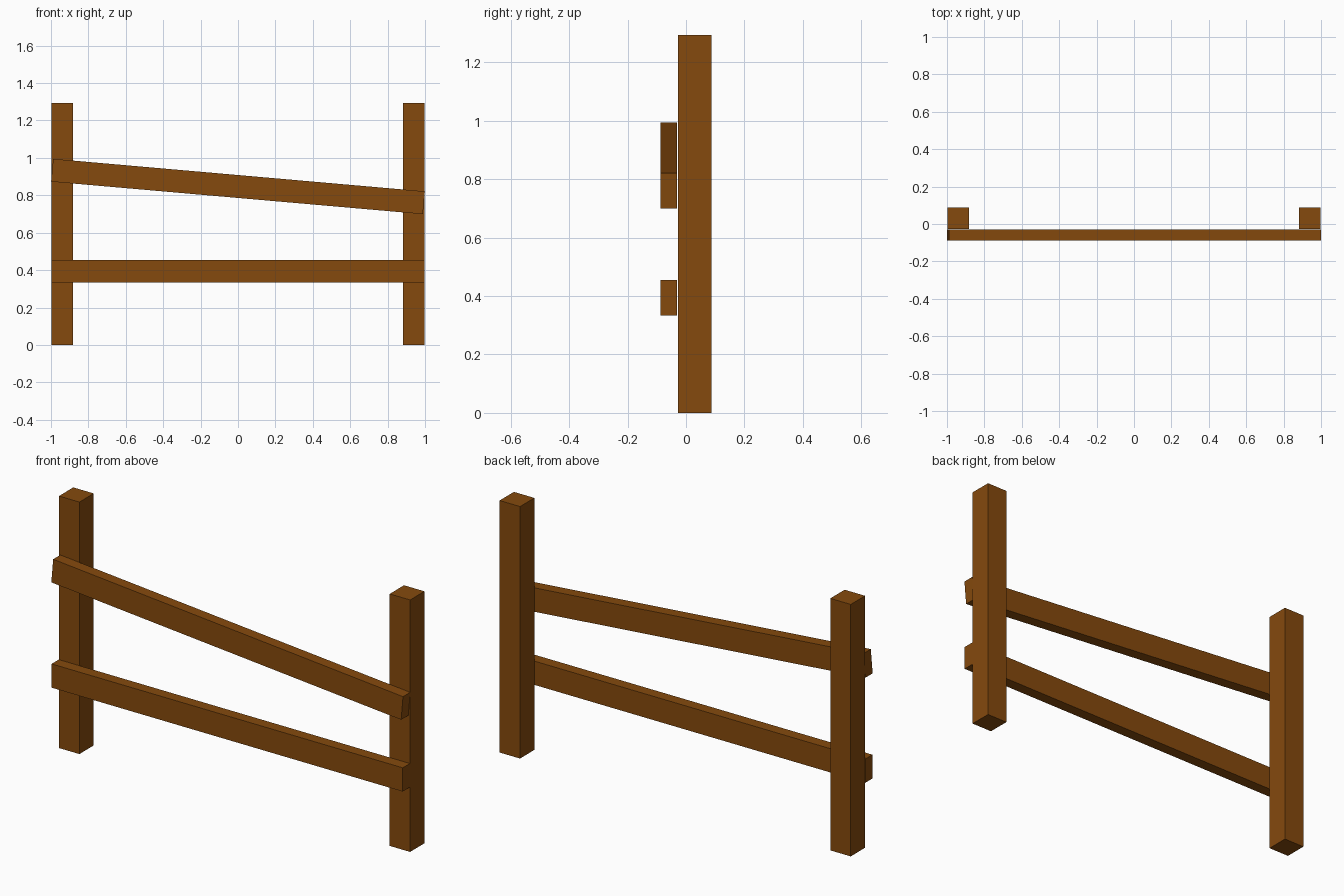
import bpy
from math import radians

if "Cube" in bpy.data.objects:
    bpy.data.objects.remove(bpy.data.objects["Cube"])

wood = bpy.data.materials.new("wood")
wood.diffuse_color = (0.235, 0.068, 0.004, 1)
wood.use_nodes = True
wood.node_tree.nodes["Principled BSDF"].inputs["Base Color"].default_value = wood.diffuse_color


def beam(name, size, centre, tilt=0.0):
    bpy.ops.mesh.primitive_cube_add(size=1, location=centre)
    ob = bpy.context.object
    ob.name = name
    ob.scale = size
    bpy.ops.object.transform_apply(location=False, rotation=False, scale=True)
    ob.rotation_euler.y = tilt
    ob.data.materials.append(wood)
    return ob


# Upright posts
POST, HEIGHT, LENGTH = 0.116, 1.294, 1.995
for side, sign in (("left", -1), ("right", 1)):
    beam(side + "_post", (POST, POST, HEIGHT),
         (sign * (LENGTH - POST) / 2, 0.030, HEIGHT / 2))

# Rails fixed to the front of the posts, the upper one sagging to the right
RAIL = (LENGTH, 0.058, 0.122)
beam("lower_rail", RAIL, (0, -0.059, 0.394))
beam("upper_rail", RAIL, (0, -0.059, 0.847), radians(5))
